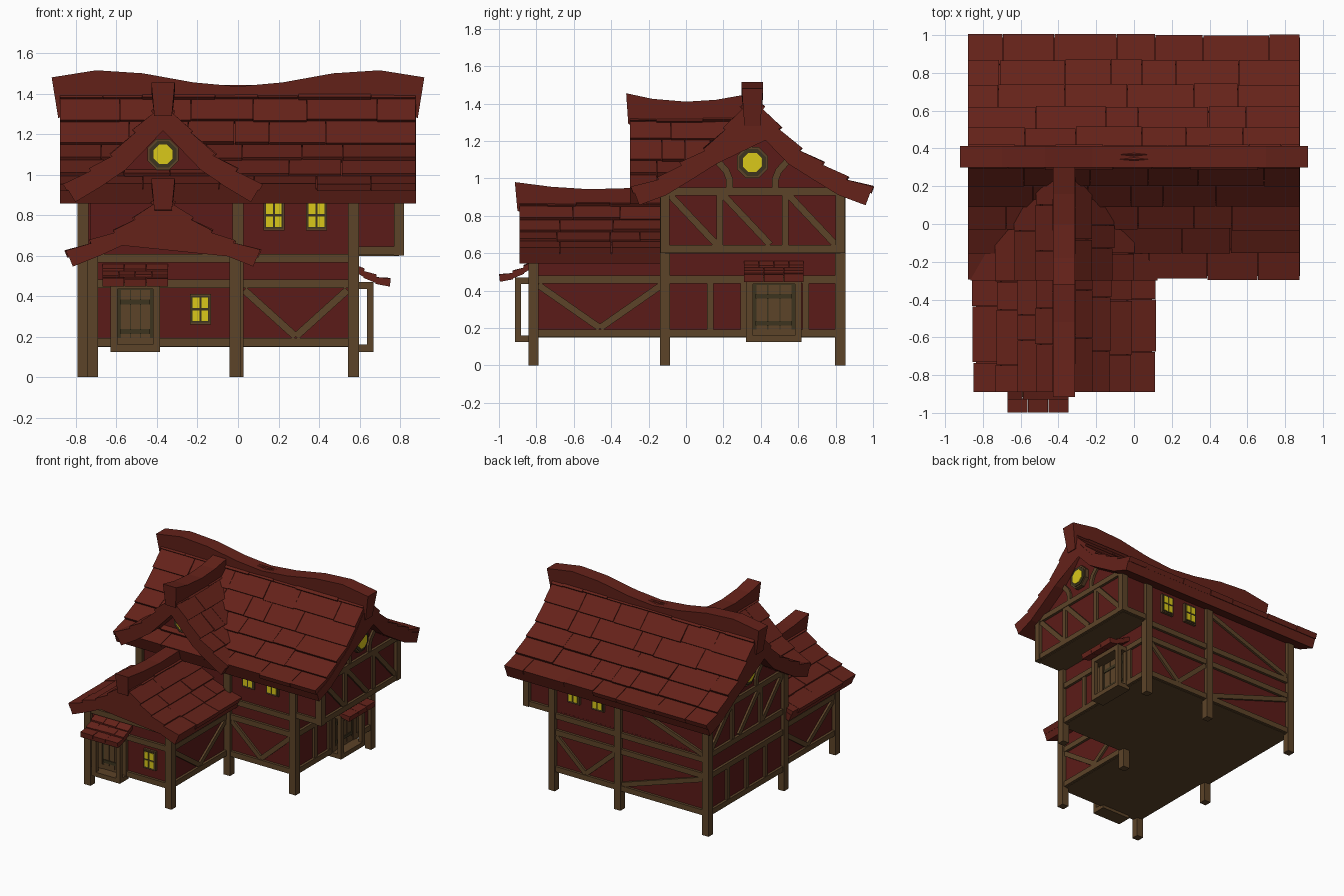
import bpy, bmesh, random
from math import cos, sin, pi, hypot
from mathutils import Vector as V

if "Cube" in bpy.data.objects:
    bpy.data.objects.remove(bpy.data.objects["Cube"])
random.seed(4)

COL = {"tile": (.13, .016, .010), "plaster": (.105, .011, .009), "wood": (.107, .056, .021),
       "dark": (.045, .033, .013), "glow": (.70, .58, .01)}
MATS = {}
for k, c in COL.items():
    MATS[k] = bpy.data.materials.new(k)
    MATS[k].diffuse_color = (*c, 1)
parts = {}


def loft(name, mat, A, B):
    """Solid between two matching polygons, gathered into the named part."""
    bm = parts.setdefault((name, mat), bmesh.new())
    a, b = [bm.verts.new(p) for p in A], [bm.verts.new(p) for p in B]
    fs = [bm.faces.new(a), bm.faces.new(b[::-1])]
    for i in range(len(a)):
        j = (i + 1) % len(a)
        fs.append(bm.faces.new((a[j], a[i], b[i], b[j])))
    bmesh.ops.recalc_face_normals(bm, faces=fs)


def box(name, mat, x0, x1, y0, y1, z0, z1):
    q = [(x0, y0), (x1, y0), (x1, y1), (x0, y1)]
    loft(name, mat, [(*p, z0) for p in q], [(*p, z1) for p in q])


# A wall is (normal axis, position, outward sign); u runs along it
FRONT, BACK = ('y', -.112, -1), ('y', .825, 1)
RIGHT, UPRIGHT, LEFT = ('x', .57, 1), ('x', .795, 1), ('x', -.765, -1)
WFRONT, WRIGHT, WLEFT = ('y', -.815, -1), ('x', -.022, 1), ('x', -.718, -1)
DORMER = ('y', -.125, -1)


def at(w, u, z, off):
    c = w[1] + w[2] * off
    return (u, c, z) if w[0] == 'y' else (c, u, z)


def panel(name, mat, w, pts, o0, o1):
    loft(name, mat, [at(w, u, z, o0) for u, z in pts], [at(w, u, z, o1) for u, z in pts])


def rect(name, mat, w, u0, u1, z0, z1, o0, o1):
    panel(name, mat, w, [(u0, z0), (u1, z0), (u1, z1), (u0, z1)], o0, o1)


def beam(w, u0, z0, u1, z1, t=.036, o=.016):
    L = hypot(u1 - u0, z1 - z0)
    nu, nz = -(z1 - z0) / L * t / 2, (u1 - u0) / L * t / 2
    panel("timber_beams", "wood", w, [(u0 + nu, z0 + nz), (u1 + nu, z1 + nz),
                                      (u1 - nu, z1 - nz), (u0 - nu, z0 - nz)], -.02, o)


def rails(w, u0, u1, *zs):
    for z in zs:
        beam(w, u0, z, u1, z, .042, .02)


def vee(w, u0, u1, um):
    beam(w, u0, .43, um, .2)
    beam(w, um, .2, u1, .43)


# Roofs: a curved slab with rows of uneven tiles on top
MAIN = [(0, 1.44), (.055, 1.38), (.145, 1.27), (.255, 1.155), (.375, 1.08), (.505, 1.0), (.64, .95)]
DORM = [(0, 1.37), (.05, 1.31), (.14, 1.215), (.25, 1.1), (.36, 1.025), (.485, .95)]
WING = [(0, .90), (.05, .86), (.14, .785), (.24, .72), (.35, .67), (.475, .62)]


def offset(prof, t):
    out = []
    for i, p in enumerate(prof):
        n = V((0, 0))
        for q, r in zip(prof[max(i - 1, 0):i + 1], prof[max(i - 1, 0) + 1:i + 2]):
            n += V((q[1] - r[1], r[0] - q[0])).normalized()
        n.normalize()
        out.append((0, p[1] - t / n.y) if i == 0 else (p[0] - n.x * t, p[1] - n.y * t))
    return out


def roof(name, axis, c, a0, end, prof, th, tile):
    P = (lambda a, d, z: (a, c + d, z)) if axis == 'x' else (lambda a, d, z: (c + d, a, z))
    top, bot = offset(prof, .025), offset(prof, th)
    ring = [(-d, z) for d, z in top[:0:-1]] + top + bot[::-1] + [(-d, z) for d, z in bot[1:]]
    loft(name + "_slab", "tile", [P(a0, *p) for p in ring], [P(end(p[1]), *p) for p in ring])
    for s in (-1, 1):
        for (d0, z0), (d1, z1) in zip(prof, prof[1:]):
            L = hypot(d1 - d0, z1 - z0)
            t = V(((d1 - d0) / L, (z1 - z0) / L))
            n = V((-t.y, t.x))
            a, stop = a0, end((z0 + z1) / 2)
            while a < stop - .01:
                b = a + tile * random.uniform(.6, 1.4)
                if b > stop - .07:
                    b = stop
                lip = random.uniform(.004, .014)
                p0, p1 = V((d0, z0)) - t * .01, V((d1, z1)) + t * random.uniform(0, .01)
                sec = [p0 - n * .008, p1 + n * lip, p1 - n * .03, p0 - n * .035]
                loft(name + "_tiles", "tile", [P(a, s * q.x, q.y) for q in sec],
                     [P(b - .003, s * q.x, q.y) for q in sec])
                a = b


def ridge(name, axis, c, path, drop, hw):
    P = (lambda a, d, z: (a, c + d, z)) if axis == 'x' else (lambda a, d, z: (c + d, a, z))
    m = (path[0][0] + path[-1][0]) / 2
    low = [(m + (a - m) * .965, z - drop) for a, z in path[::-1]]
    side = [[P(a, s * hw, z) for a, z in path] + [P(a, s * hw * .75, z) for a, z in low] for s in (-1, 1)]
    loft(name, "tile", *side)


def main_y(z):
    """Where the front slope of the main roof reaches height z."""
    for (d0, z0), (d1, z1) in zip(MAIN, MAIN[1:]):
        if z1 <= z <= z0:
            return .355 - (d0 + (d1 - d0) * (z0 - z) / (z0 - z1)) + .03
    return -.24


roof("main_roof", 'x', .355, -.88, lambda z: .88, MAIN, .1, .27)
roof("dormer_roof", 'y', -.37, -.3, main_y, DORM, .1, .2)
roof("wing_roof", 'y', -.37, -.89, lambda z: -.11, WING, .08, .22)
half = [(-.92, 1.48), (-.7, 1.515), (-.47, 1.5), (-.22, 1.455)]
ridge("main_ridge", 'x', .355, half + [(0, 1.435)] + [(-x, z) for x, z in half[::-1]], .2, .057)
ridge("dormer_ridge", 'y', -.37, [(-.32, 1.455), (-.18, 1.425), (0, 1.41), (.16, 1.42), (.33, 1.45)], .165, .058)
ridge("wing_ridge", 'y', -.37, [(-.915, .98), (-.72, .955), (-.52, .942), (-.3, .948), (-.11, .965)], .155, .058)


# Walls with gables tucked into the roof slabs
def gabled(name, w, c, prof, hw, zb, depth):
    up = [(d, z - .06) for d, z in prof if d < hw - .02]
    zt = next(z0 + (z1 - z0) * (hw - d0) / (d1 - d0) for (d0, z0), (d1, z1) in zip(prof, prof[1:]) if d0 <= hw <= d1)
    up.append((hw, zt - .06))
    pts = [(c - hw, zb), (c + hw, zb)] + [(c + d, z) for d, z in up[::-1]] + [(c - d, z) for d, z in up[1:]]
    panel(name, "plaster", w, pts, 0, -depth)


box("lower_walls", "plaster", -.765, .57, -.112, .825, .155, .62)
gabled("upper_walls", UPRIGHT, .355, MAIN, .469, .605, 1.56)
gabled("dormer_wall", DORMER, -.37, DORM, .36, .6, .2)
gabled("wing_walls", WFRONT, -.37, WING, .348, .155, .705)
box("floor", "wood", -.765, .57, -.112, .825, .148, .16)
box("floor", "wood", -.718, -.022, -.815, -.112, .148, .16)
box("overhang_floor", "wood", .57, .795, -.112, .825, .598, .61)

# Posts
h = .0275
for x in (-.765, 0, .57):
    for y in (-.112, .825):
        box("posts", "wood", x - h, x + h, y - h, y + h, 0, .93)
for x in (-.718, -.015):
    box("posts", "wood", x - h, x + h, -.815 - h, -.815 + h, 0, .61)
for y in (-.112, .825):
    box("posts", "wood", .795 - .025, .795 + .025, y - .025, y + .025, .6, .95)

# Horizontal rails and diagonal braces
rails(FRONT, 0, .57, .172, .46, .588)
rails(BACK, -.765, .57, .172, .46, .588)
for w in (FRONT, BACK):
    rails(w, .57, .8, .623)
rails(RIGHT, -.112, .825, .172, .46)
rails(UPRIGHT, -.112, .825, .623, .93)
rails(LEFT, -.112, .825, .172, .46, .623, .93)
rails(WFRONT, -.718, -.022, .172, .46, .588)
rails(WRIGHT, -.815, -.112, .172, .46)
rails(WLEFT, -.815, -.112, .172, .46)
rails(DORMER, -.73, -.01, .922)
vee(FRONT, .03, .54, .285)
vee(BACK, .03, .54, .285)
vee(WRIGHT, -.79, -.13, -.46)
vee(WLEFT, -.79, -.13, -.46)
beam(BACK, -.03, .2, -.735, .43)
beam(BACK, -.03, .87, -.735, .62)
for w in (UPRIGHT, LEFT):
    for u in (.18, .53):
        beam(w, u, .63, u, .93)
    for u in (-.085, .2, .55):
        beam(w, u, .91, u + .25, .645)
    # curved gable braces
    for s in (-1, 1):
        arc = [(.355 + s * d, z) for d, z in ((.14, .94), (.14, .99), (.155, 1.03), (.195, 1.075))]
        arc += [(.355 + s * d, z) for d, z in ((.17, 1.1), (.125, 1.05), (.105, 1.0), (.105, .94))]
        panel("gable_braces", "wood", w, arc, -.01, .016)
for u in (.13, .31, .64):
    beam(RIGHT, u, .18, u, .45)
for u in (.12, .355, .59):
    beam(LEFT, u, .18, u, .45)


# Windows
def round_window(w, u, z, r):
    for mat, k, o in (("wood", 1, .03), ("dark", .86, .036), ("glow", .62, .041)):
        ring = [(u + r * k * cos(pi / 8 + i * pi / 4), z + r * k * sin(pi / 8 + i * pi / 4)) for i in range(8)]
        panel("round_windows", mat, w, ring, -.01, o)


def pane_window(w, u, z):
    rect("window_frames", "wood", w, u - .052, u + .052, z - .075, z + .075, -.01, .018)
    rect("window_frames", "dark", w, u - .045, u + .045, z - .066, z + .066, 0, .021)
    for s in (-1, 1):
        for t in (-1, 1):
            a, b = u + s * .022, z + t * .032
            rect("window_panes", "glow", w, a - .017, a + .017, b - .026, b + .026, 0, .025)


round_window(UPRIGHT, .355, 1.085, .09)
round_window(LEFT, .355, 1.085, .09)
round_window(DORMER, -.37, 1.1, .083)
round_window(WFRONT, -.37, .7, .067)
pane_window(WFRONT, -.186, .335)
for w in (FRONT, BACK):
    for u in (.177, .388):
        pane_window(w, u, .8)


# Doors with small porch frames and tiled canopies
def door(w, u, hw, cw):
    rect("door_frames", "wood", w, u - hw, u + hw, .125, .16, -.01, .1)
    rect("door_frames", "wood", w, u - hw, u + hw, .435, .47, -.01, .1)
    rect("doors", "dark", w, u - hw + .03, u + hw - .03, .16, .44, 0, .015)
    for s in (-1, 1):
        a, b = sorted((u + s * hw, u + s * (hw - .035)))
        rect("door_frames", "wood", w, a, b, .15, .45, .068, .1)
        rect("door_frames", "wood", w, a, b, .15, .45, -.01, .025)
    for i in (-1, 0, 1):
        c, q = u + i * (hw - .04) * .6, (hw - .04) * .27
        rect("door_planks", "wood", w, c - q, c + q, .175, .43, 0, .022)
    for z in (.225, .37):
        rect("door_planks", "dark", w, u - hw + .05, u + hw - .05, z - .012, z + .012, 0, .028)
    rows = [(0, .565), (.05, .53), (.11, .5), (.18, .482)]
    for (d0, z0), (d1, z1) in zip(rows, rows[1:]):
        n = random.choice((3, 4))
        for i in range(n):
            a, b = u - cw + 2 * cw * i / n, u - cw + 2 * cw * (i + 1) / n - .002
            k = random.uniform(0, .008)
            sec = [(d0, z0 - .006), (d1 + .004, z1 + k), (d1, z1 - .035), (d0, z0 - .04)]
            loft("door_canopies", "tile", [at(w, a, z, d) for d, z in sec], [at(w, b, z, d) for d, z in sec])


door(WFRONT, -.507, .122, .163)
door(RIGHT, .47, .148, .16)

# Turn the gathered parts into objects
for (name, mat), bm in parts.items():
    me = bpy.data.meshes.new(name)
    bm.to_mesh(me)
    bm.free()
    me.materials.append(MATS[mat])
    ob = bpy.data.objects.new(name + ("" if mat in ("tile", "plaster", "wood") else "_" + mat), me)
    bpy.context.collection.objects.link(ob)

for m in bpy.data.materials:
    if m.users and not m.is_grease_pencil:
        m.use_nodes = True
        m.node_tree.nodes["Principled BSDF"].inputs["Base Color"].default_value = m.diffuse_color
